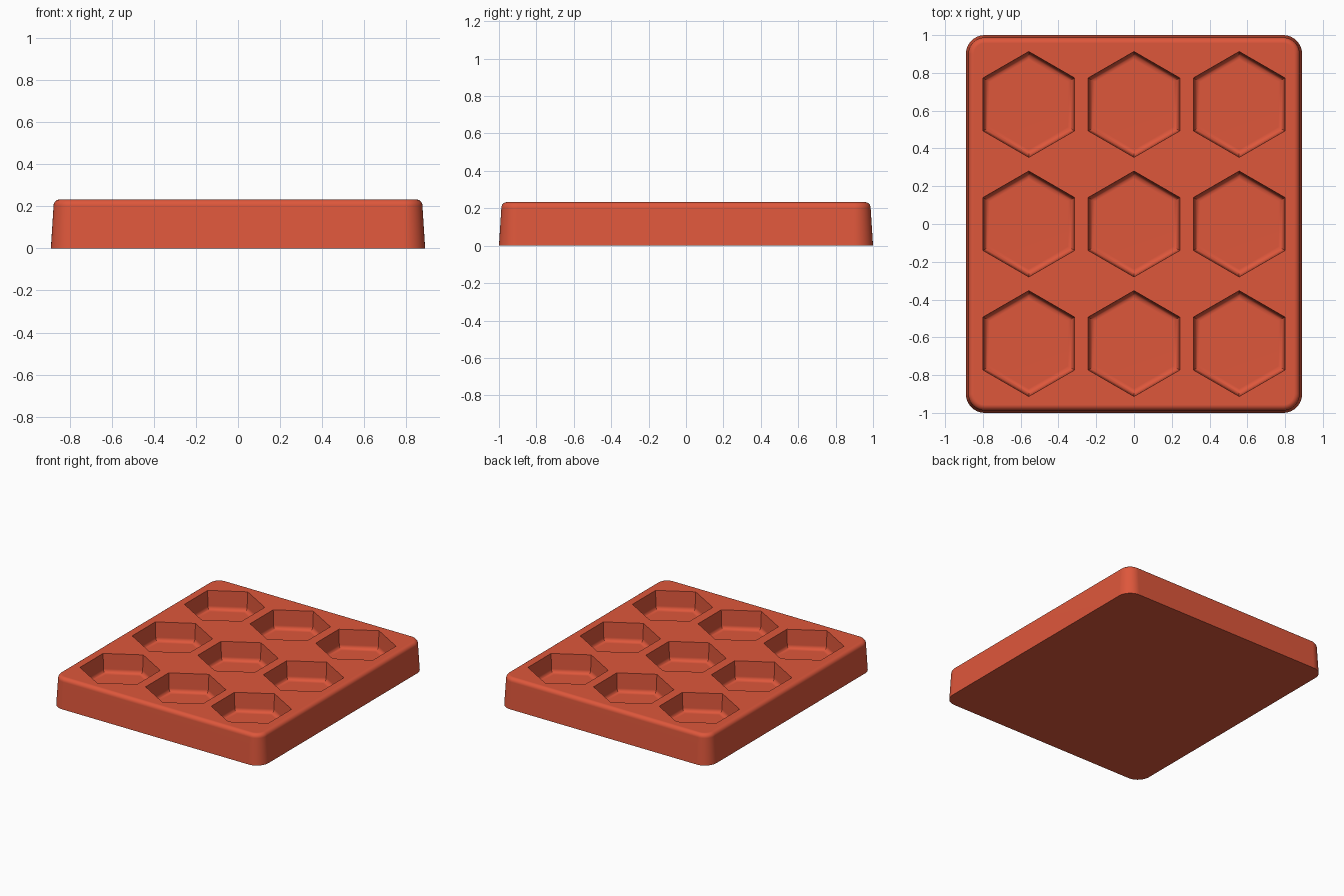
import bpy
import bmesh
from math import sin, cos, pi, radians

cube = bpy.data.objects.get("Cube")
if cube:
    bpy.data.objects.remove(cube, do_unlink=True)

HALF_X, HALF_Y, HEIGHT = 0.89, 1.0, 0.233
CORNER, DRAFT, FILLET = 0.1, 0.016, 0.03
POCKET_R, FLOOR, STEPS = 0.28, 0.088, 6

# Single material for the whole tray
red = bpy.data.materials.new("brick_red")
red.use_nodes = True
colour = (0.73, 0.095, 0.044, 1)
red.diffuse_color = colour
red.node_tree.nodes["Principled BSDF"].inputs["Base Color"].default_value = colour


def loft(name, rings):
    """Closed solid from a stack of rings listed from bottom to top."""
    bm = bmesh.new()
    loops = [[bm.verts.new(p) for p in ring] for ring in rings]
    n = len(loops[0])
    for low, high in zip(loops, loops[1:]):
        for i in range(n):
            j = (i + 1) % n
            bm.faces.new((low[i], low[j], high[j], high[i]))
    bm.faces.new(loops[0][::-1])
    bm.faces.new(loops[-1])
    mesh = bpy.data.meshes.new(name)
    bm.to_mesh(mesh)
    bm.free()
    mesh.materials.append(red)
    obj = bpy.data.objects.new(name, mesh)
    bpy.context.collection.objects.link(obj)
    return obj


def rounded_rectangle(inset, z, segments=10):
    radius = CORNER - inset
    points = []
    for k, (sx, sy) in enumerate([(1, 1), (-1, 1), (-1, -1), (1, -1)]):
        for s in range(segments + 1):
            a = (k + s / segments) * pi / 2
            points.append((sx * (HALF_X - CORNER) + radius * cos(a),
                           sy * (HALF_Y - CORNER) + radius * sin(a), z))
    return points


def hexagon(cx, cy, inset, z):
    r = POCKET_R - inset / cos(pi / 6)
    return [(cx + r * cos(pi / 6 + k * pi / 3),
             cy + r * sin(pi / 6 + k * pi / 3), z) for k in range(6)]


# Tray body: drafted walls with a rounded top rim
arc = [s / STEPS * pi / 2 for s in range(STEPS + 1)]
body_rings = [rounded_rectangle(0, 0)]
body_rings += [rounded_rectangle(DRAFT * 0.8 + FILLET * (1 - cos(a)),
                                 HEIGHT - FILLET * (1 - sin(a))) for a in arc]
tray = loft("tray", body_rings)

# Hexagonal pockets: steep walls with a rounded edge around the floor
for ix in (-1, 0, 1):
    for iy in (-1, 0, 1):
        cx, cy = ix * 0.557, iy * 0.633
        rings = [hexagon(cx, cy, 0.006 + FILLET * (1 - sin(a)),
                         FLOOR + FILLET * (1 - cos(a))) for a in arc]
        rings.append(hexagon(cx, cy, 0, HEIGHT))
        rings.append(hexagon(cx, cy, 0, HEIGHT + 0.1))
        cutter = loft("pocket_cutter", rings)
        cutter.hide_render = True
        cut = tray.modifiers.new("pocket", 'BOOLEAN')
        cut.operation = 'DIFFERENCE'
        cut.solver = 'EXACT'
        cut.object = cutter
        bpy.context.view_layer.objects.active = tray
        bpy.ops.object.modifier_apply(modifier=cut.name)
        bpy.data.objects.remove(cutter, do_unlink=True)

# Smooth fillets, crisp pocket rims and flat broad faces
bpy.ops.object.select_all(action='DESELECT')
tray.select_set(True)
bpy.context.view_layer.objects.active = tray
bpy.ops.object.shade_smooth_by_angle(angle=radians(30))
weighted = tray.modifiers.new("weighted_normals", 'WEIGHTED_NORMAL')
weighted.keep_sharp = True
